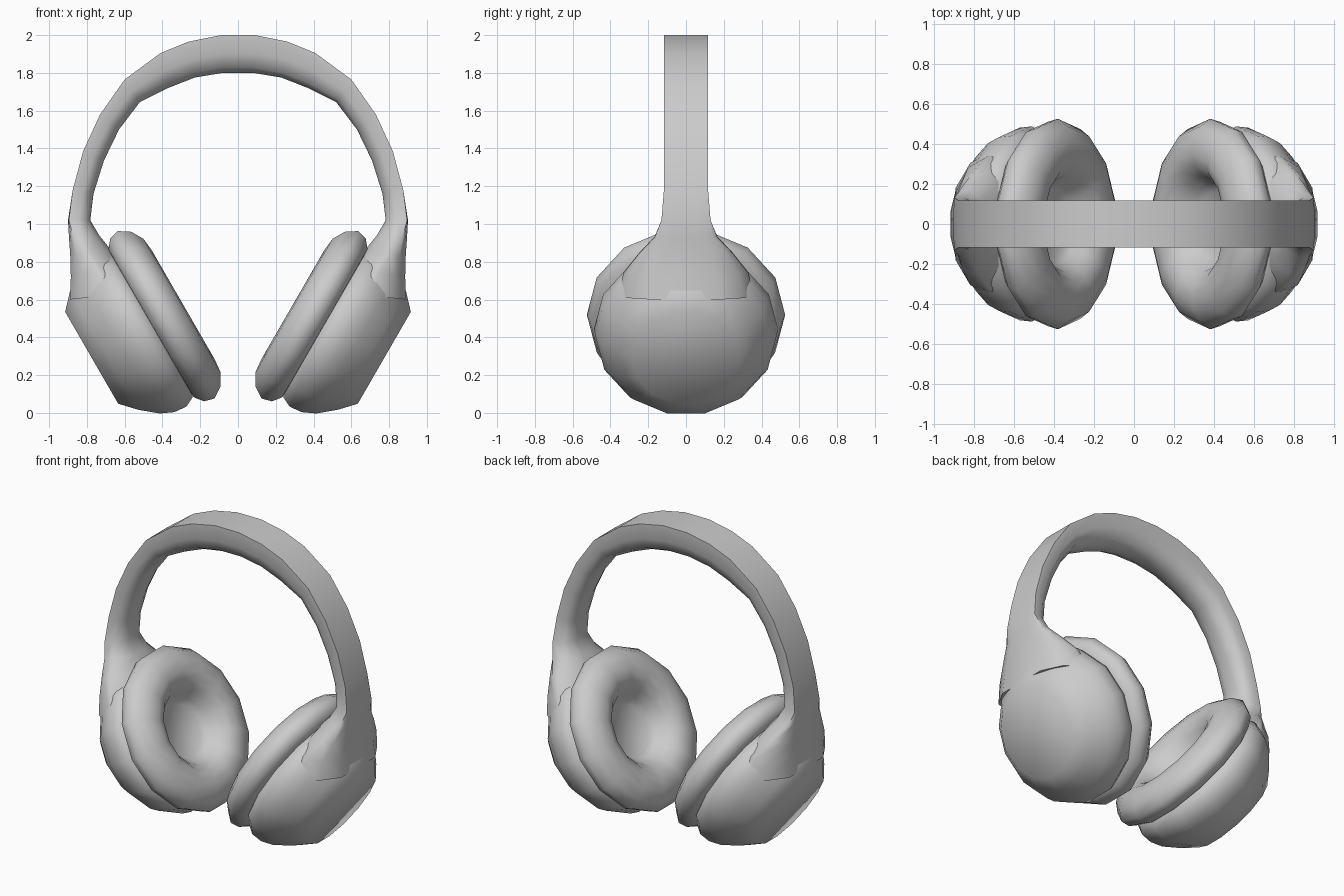
import bpy, math
from mathutils import Vector

if "Cube" in bpy.data.objects:
    bpy.data.objects.remove(bpy.data.objects["Cube"])

SEG = 14
AXIS = Vector((0.866, 0, -0.5))     # outward direction of the right ear cup
UP = Vector((0.5, 0, 0.866))
SIDE = Vector((0, 1, 0))
CENTRE = UP * 0.64


def make_object(name, verts, faces, angle):
    mesh = bpy.data.meshes.new(name)
    mesh.from_pydata([tuple(v) for v in verts], [], faces)
    obj = bpy.data.objects.new(name, mesh)
    bpy.context.collection.objects.link(obj)
    bpy.ops.object.select_all(action='DESELECT')
    obj.select_set(True)
    bpy.context.view_layer.objects.active = obj
    bpy.ops.object.mode_set(mode='EDIT')
    bpy.ops.mesh.select_all(action='SELECT')
    bpy.ops.mesh.normals_make_consistent(inside=False)
    bpy.ops.object.mode_set(mode='OBJECT')
    bpy.ops.object.shade_smooth_by_angle(angle=math.radians(angle))
    mirror = obj.modifiers.new("mirror", 'MIRROR')
    mirror.merge_threshold = 0.002
    return obj


def bridge(rings, n):
    return [(k * n + i, k * n + (i + 1) % n, (k + 1) * n + (i + 1) % n, (k + 1) * n + i)
            for k in range(rings - 1) for i in range(n)]


def revolve(name, profile, angle):
    """Spin (along axis, radius) points around the tilted ear axis, capping both ends."""
    verts = []
    for s, r in profile:
        for i in range(SEG):
            a = (i + 0.5) * 2 * math.pi / SEG
            verts.append(CENTRE + AXIS * s + (UP * math.cos(a) + SIDE * math.sin(a)) * r)
    faces = bridge(len(profile), SEG)
    faces.append(tuple(range(SEG)))
    faces.append(tuple(range(len(verts) - SEG, len(verts))))
    return make_object(name, verts, faces, angle)


# Ear cushions: soft ring with a dished centre
revolve("ear_cushion", [
    (0.12, 0.17), (0.085, 0.205), (0.03, 0.24), (-0.015, 0.285), (-0.035, 0.345),
    (-0.027, 0.42), (0.01, 0.485), (0.07, 0.525), (0.125, 0.51), (0.16, 0.465),
    (0.17, 0.40)], 60)

# Ear cups: domed shells with a flat outer disc
revolve("ear_cup", [
    (0.14, 0.41), (0.17, 0.462), (0.22, 0.487), (0.29, 0.48), (0.36, 0.447),
    (0.45, 0.37), (0.525, 0.288)], 45)

# Headband with flaring necks: outer (x, z), inner (x, z), half width, outer rounding
stations = [
    ((0.00, 2.00), (0.00, 1.80), 0.117, 0.0),
    ((0.09, 2.00), (0.08, 1.80), 0.117, 0.0),
    ((0.26, 1.966), (0.23, 1.775), 0.117, 0.0),
    ((0.41, 1.905), (0.37, 1.72), 0.117, 0.0),
    ((0.60, 1.765), (0.52, 1.645), 0.117, 0.0),
    ((0.73, 1.58), (0.63, 1.50), 0.117, 0.0),
    ((0.82, 1.385), (0.71, 1.335), 0.117, 0.0),
    ((0.875, 1.18), (0.765, 1.16), 0.117, 0.0),
    ((0.90, 1.02), (0.782, 1.02), 0.130, 0.04),
    ((0.895, 0.93), (0.735, 0.94), 0.165, 0.15),
    ((0.888, 0.83), (0.67, 0.86), 0.25, 0.35),
    ((0.885, 0.72), (0.60, 0.76), 0.33, 0.5),
    ((0.89, 0.60), (0.52, 0.64), 0.36, 0.5),
]
band = []
for (ox, oz), (ix, iz), w, k in stations:
    outer, inner = Vector((ox, 0, oz)), Vector((ix, 0, iz))
    half = [(0.5, 0.0), (0.85, k * 0.4), (1.0, k), (1.0, max(0.5, k + 0.1)),
            (0.75, 0.86), (0.3, 1.0)]
    section = half + [(-y, t) for y, t in reversed(half)]
    band += [outer.lerp(inner, t) + SIDE * (y * w) for y, t in section]
count = 12
band_faces = bridge(len(stations), count)
band_faces.append(tuple(range(len(band) - count, len(band))))
make_object("headband", band, band_faces, 50)
